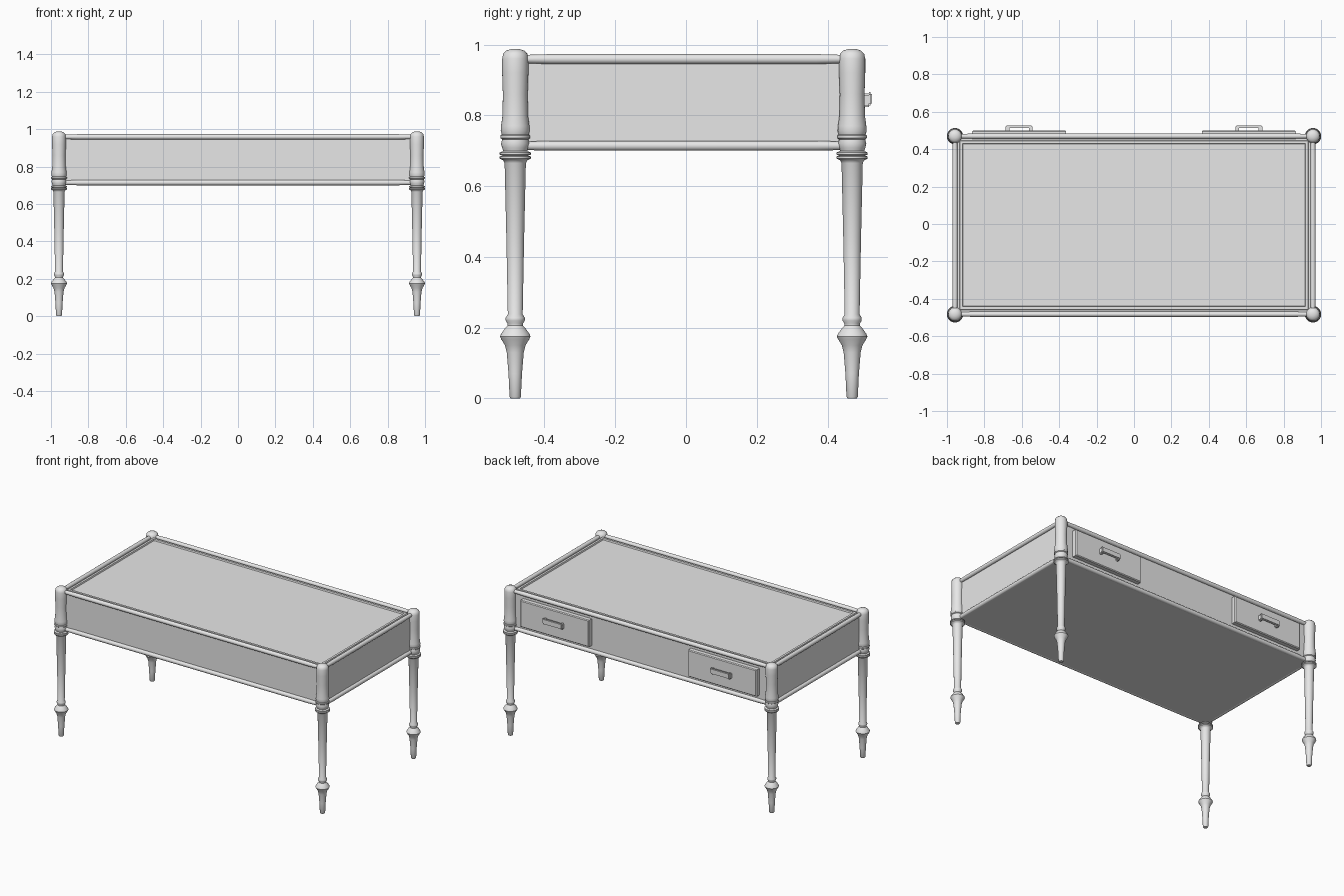
import bpy, bmesh, math
from mathutils import Vector

if "Cube" in bpy.data.objects:
    bpy.data.objects.remove(bpy.data.objects["Cube"], do_unlink=True)

grey = bpy.data.materials.new("pale_grey")
grey.use_nodes = True
grey.diffuse_color = (0.8, 0.8, 0.8, 1)
grey.node_tree.nodes["Principled BSDF"].inputs["Base Color"].default_value = (0.8, 0.8, 0.8, 1)

LEG_X, LEG_Y, MID_Y = 0.957, 0.476, -0.0065


def finish(bm, name, smooth=None):
    bmesh.ops.recalc_face_normals(bm, faces=bm.faces)
    mesh = bpy.data.meshes.new(name)
    bm.to_mesh(mesh)
    bm.free()
    mesh.materials.append(grey)
    obj = bpy.data.objects.new(name, mesh)
    bpy.context.collection.objects.link(obj)
    if smooth:
        bpy.ops.object.select_all(action='DESELECT')
        obj.select_set(True)
        bpy.context.view_layer.objects.active = obj
        bpy.ops.object.shade_smooth_by_angle(angle=math.radians(smooth))
    return obj


def lathe(name, profile, origin, axis=(0, 0, 1), sides=32):
    """Turn (radius, distance) pairs around an axis through origin."""
    bm = bmesh.new()
    turn = Vector((0, 0, 1)).rotation_difference(Vector(axis))
    rings = []
    for r, h in profile:
        rings.append([bm.verts.new(Vector(origin) + turn @ Vector(
            (r * math.cos(math.tau * i / sides), r * math.sin(math.tau * i / sides), h)))
            for i in range(sides)])
    for low, high in zip(rings, rings[1:]):
        for i in range(sides):
            j = (i + 1) % sides
            bm.faces.new((low[i], low[j], high[j], high[i]))
    bm.faces.new(rings[0])
    bm.faces.new(rings[-1])
    return finish(bm, name, 40)


def box(bm, low, high):
    low, high = Vector(low), Vector(high)
    verts = bmesh.ops.create_cube(bm, size=1)["verts"]
    bmesh.ops.scale(bm, vec=high - low, verts=verts)
    bmesh.ops.translate(bm, vec=(low + high) / 2, verts=verts)
    return verts


# Turned legs: foot, knob, tapered shaft, collar rings and rounded post
leg_profile = [
    (0.013, 0), (0.016, 0.005), (0.019, 0.07), (0.024, 0.13), (0.029, 0.15),
    (0.040, 0.168), (0.043, 0.175), (0.040, 0.183), (0.029, 0.198), (0.022, 0.206),
    (0.022, 0.212), (0.027, 0.22), (0.027, 0.228), (0.021, 0.238), (0.025, 0.45),
    (0.030, 0.665), (0.034, 0.673), (0.044, 0.678), (0.044, 0.684), (0.036, 0.686),
    (0.044, 0.689), (0.044, 0.695), (0.034, 0.699), (0.037, 0.708), (0.040, 0.72),
    (0.037, 0.732), (0.042, 0.736), (0.042, 0.743), (0.038, 0.746), (0.041, 0.756),
    (0.040, 0.77), (0.036, 0.80), (0.035, 0.86), (0.037, 0.92), (0.037, 0.96),
    (0.034, 0.974), (0.025, 0.983), (0.010, 0.988)]
for x, side in ((-LEG_X, "right"), (LEG_X, "left")):
    for y, end in ((-LEG_Y, "front"), (LEG_Y, "back")):
        lathe(f"{end}_{side}_leg", leg_profile, (x, MID_Y + y, 0))


# Rounded rails between the legs, slightly slimmer at their ends
def rail(name, origin, axis, half):
    lathe(name, [(0.011, -half), (0.014, 0.1 - half), (0.014, half - 0.1), (0.011, half)],
          origin, axis, 16)


for z, level in ((0.714, "lower"), (0.959, "upper")):
    for s, end, side in ((-1, "front", "right"), (1, "back", "left")):
        rail(f"{level}_{end}_rail", (0, MID_Y + s * LEG_Y, z), (1, 0, 0), LEG_X)
        rail(f"{level}_{side}_rail", (s * LEG_X, MID_Y, z), (0, 1, 0), LEG_Y)

# Case with a stepped moulding around the sunken top
bm = bmesh.new()
box(bm, (-0.955, MID_Y - 0.474, 0.702), (0.955, MID_Y + 0.474, 0.955))
bm.normal_update()
top = max(bm.faces, key=lambda f: f.calc_center_median().z)
for thickness, depth in ((0.03, 0), (0.004, 0.009), (0.02, 0), (0.004, -0.009)):
    bmesh.ops.inset_region(bm, faces=[top], thickness=thickness, depth=depth)
finish(bm, "case")

# Drawers on the back, each with a pull handle
for s, side in ((-1, "right"), (1, "left")):
    cx = s * 0.614
    bm = bmesh.new()
    box(bm, (cx - 0.251, 0.45, 0.75), (cx + 0.251, 0.499, 0.927))
    bm.normal_update()
    front = max(bm.faces, key=lambda f: f.calc_center_median().y)
    bmesh.ops.bevel(bm, geom=list(front.edges), offset=0.005, segments=1, affect='EDGES')
    finish(bm, f"{side}_drawer")

    bm = bmesh.new()
    box(bm, (cx - 0.072, 0.512, 0.828), (cx + 0.072, 0.526, 0.866))
    for e in (-1, 1):
        px = cx + e * 0.062
        box(bm, (px - 0.01, 0.495, 0.823), (px + 0.01, 0.522, 0.862))
    bmesh.ops.bevel(bm, geom=list(bm.edges), offset=0.005, segments=2, affect='EDGES')
    finish(bm, f"{side}_drawer_handle", 40)
